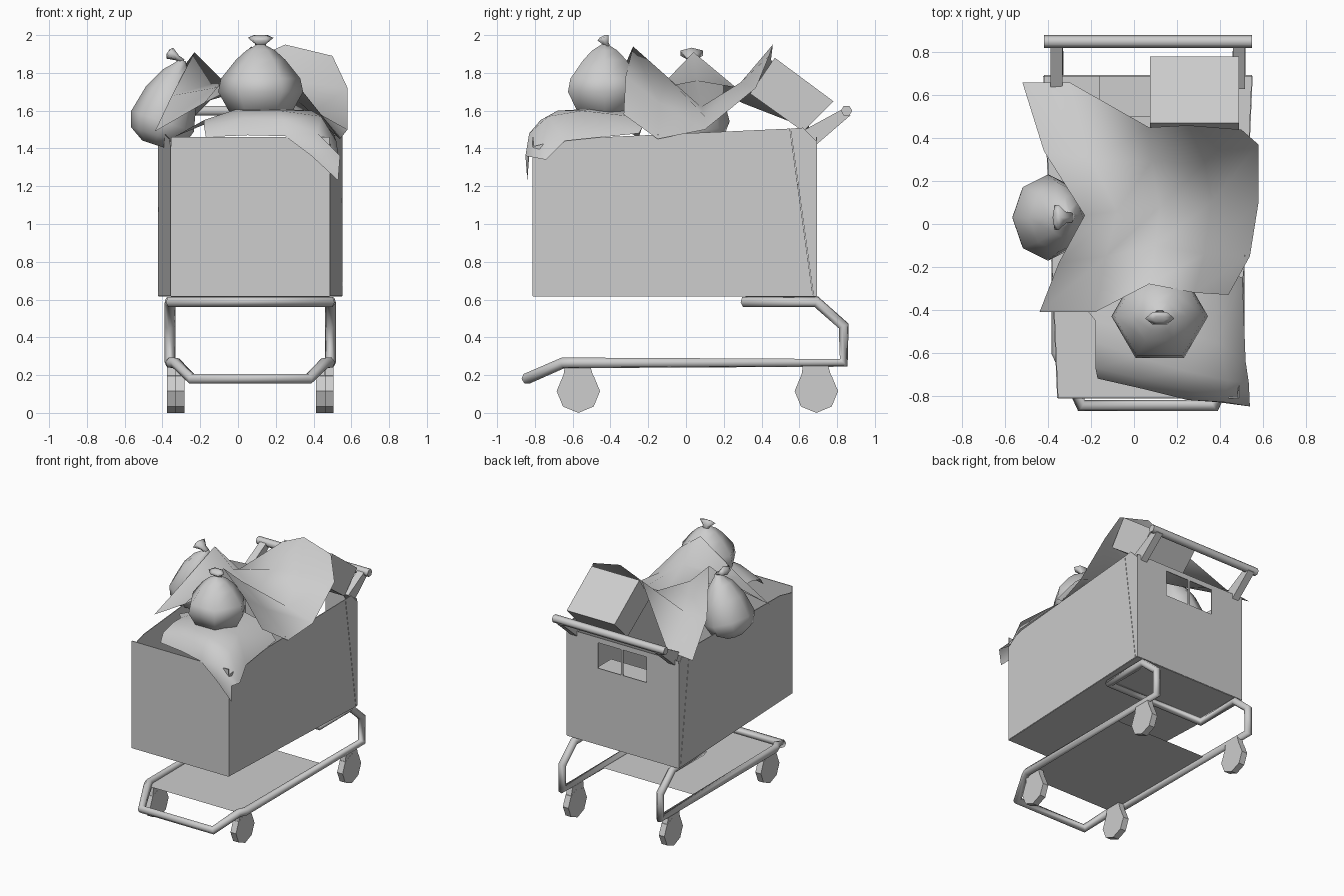
import bpy, bmesh, math
from mathutils import Matrix, Vector

if "Cube" in bpy.data.objects:
    bpy.data.objects.remove(bpy.data.objects["Cube"])

SHADE = (0.61, 0.61, 0.61, 1)
grey = bpy.data.materials.new("plain_grey")
grey.use_nodes = True
grey.diffuse_color = SHADE
grey.node_tree.nodes["Principled BSDF"].inputs["Base Color"].default_value = SHADE

CX = 0.065          # middle of the trolley
FRONT, BACK = -0.81, 0.69
FLOOR = 0.62


def add(name, data):
    ob = bpy.data.objects.new(name, data)
    bpy.context.collection.objects.link(ob)
    data.materials.append(grey)
    return ob


def mesh(name, verts, faces, smooth=False, thick=0):
    me = bpy.data.meshes.new(name)
    me.from_pydata(verts, [], faces)
    bm = bmesh.new()
    bm.from_mesh(me)
    bmesh.ops.recalc_face_normals(bm, faces=bm.faces)
    bm.to_mesh(me)
    bm.free()
    me.polygons.foreach_set("use_smooth", [smooth] * len(me.polygons))
    ob = add(name, me)
    if thick:
        mod = ob.modifiers.new("thickness", "SOLIDIFY")
        mod.thickness = thick
        mod.offset = 0
    return ob


def panel(name, *verts, thick=0.006):
    return mesh(name, verts, [range(len(verts))], thick=thick)


def prism(name, outline, x0, x1):
    """Extrude a side outline of (y, z) points along x."""
    n = len(outline)
    verts = [(x, y, z) for x in (x0, x1) for y, z in outline]
    faces = [range(n), range(n, 2 * n)]
    faces += [(i, (i + 1) % n, n + (i + 1) % n, n + i) for i in range(n)]
    return mesh(name, verts, faces)


def tube(name, points, radius=0.03, cyclic=False):
    cu = bpy.data.curves.new(name, "CURVE")
    cu.dimensions = "3D"
    cu.bevel_depth = radius
    cu.bevel_resolution = 1
    cu.use_fill_caps = True
    sp = cu.splines.new("POLY")
    sp.points.add(len(points) - 1)
    for p, co in zip(sp.points, points):
        p.co = (*co, 1)
    sp.use_cyclic_u = cyclic
    sp.use_smooth = True
    return add(name, cu)


def sheet(name, rows):
    """Loose cloth from rows of points."""
    n = len(rows[0])
    verts = [p for row in rows for p in row]
    faces = [(r * n + c, r * n + c + 1, (r + 1) * n + c + 1, (r + 1) * n + c)
             for r in range(len(rows) - 1) for c in range(n - 1)]
    return mesh(name, verts, faces, smooth=True)


def lathe(name, profile, sides, place, tilt=0, axis="Y", scale=(1, 1, 1)):
    matrix = (Matrix.Translation(place) @ Matrix.Rotation(math.radians(tilt), 4, axis)
              @ Matrix.Diagonal((*scale, 1)))
    verts = [matrix @ Vector((r * math.cos(math.tau * k / sides),
                              r * math.sin(math.tau * k / sides), z))
             for r, z in profile for k in range(sides)]
    faces = [(i * sides + k, i * sides + (k + 1) % sides,
              (i + 1) * sides + (k + 1) % sides, (i + 1) * sides + k)
             for i in range(len(profile) - 1) for k in range(sides)]
    faces += [range(sides), range(len(verts) - sides, len(verts))]
    return mesh(name, verts, faces, smooth=True)


def half_width(y):
    return 0.42 + 0.065 * (y - FRONT) / (BACK - FRONT)


# Basket: floor, front, and tapered sides with a wedge panel at the rear
wf, wb = half_width(FRONT), half_width(BACK)
panel("basket_floor", (CX - wf, FRONT, FLOOR), (CX + wf, FRONT, FLOOR),
      (CX + wb, BACK, FLOOR), (CX - wb, BACK, FLOOR))
panel("basket_front", (CX - wf, FRONT, FLOOR), (CX + wf, FRONT, FLOOR),
      (CX + wf, FRONT, 1.46), (CX - wf, FRONT, 1.46))
for side, s in (("right", -1), ("left", 1)):
    def wall(*pts):
        return [(CX + s * half_width(y), y, z) for y, z in pts]
    panel(side + "_basket_side", *wall((FRONT, FLOOR), (0.672, FLOOR), (0.55, 1.505), (-0.65, 1.45), (FRONT, 1.41)))
    panel(side + "_basket_wedge", *wall((0.675, FLOOR), (BACK, FLOOR), (BACK, 1.44), (0.62, 1.51), (0.553, 1.505)))

# Basket back with two leg openings
xs = [CX - wb, -0.14, 0.06, 0.08, 0.28, CX + wb]
zs = [FLOOR, 1.22, 1.42, 1.46]
verts = [(x, BACK, z) for z in zs for x in xs]
faces = [(r * 6 + c, r * 6 + c + 1, r * 6 + c + 7, r * 6 + c + 6)
         for r in range(3) for c in range(5) if not (r == 1 and c in (1, 3))]
mesh("basket_back", verts, faces, thick=0.006)
panel("child_seat", (-0.16, 0.5, 1.21), (0.3, 0.5, 1.21), (0.3, BACK, 1.21), (-0.16, BACK, 1.21))

# Push handle on tapered brackets
tube("handle_bar", [(CX - wb, 0.85, 1.6), (CX + wb, 0.85, 1.6)])
for side, s in (("right", -1), ("left", 1)):
    x = CX + s * 0.425
    prism(side + "_handle_bracket", [(0.63, 1.5), (0.69, 1.42), (0.87, 1.575), (0.85, 1.62)], x - 0.028, x + 0.028)

# Undercarriage: one closed bent tube
half = [(0.31, -0.845, 0.18), (0.395, -0.65, 0.265), (0.42, -0.6, 0.265), (0.425, 0.835, 0.265),
        (0.425, 0.835, 0.46), (0.425, 0.69, 0.588), (0.425, 0.31, 0.588)]
loop = [(CX + x, y, z) for x, y, z in half] + [(CX - x, y, z) for x, y, z in reversed(half)]
tube("undercarriage_frame", loop, cyclic=True)
panel("lower_tray", (CX - 0.42, -0.65, 0.265), (CX + 0.42, -0.65, 0.265),
      (CX + 0.42, 0.37, 0.265), (CX - 0.42, 0.37, 0.265), thick=0)

# Castor wheels with their forks, the rear pair set wider
for end, y, offset in (("front", -0.57, 0.373), ("rear", 0.69, 0.417)):
    for side, s in (("right", -1), ("left", 1)):
        x = CX + s * offset
        rim = [(y + 0.115 * math.sin(k * math.tau / 8), 0.115 + 0.115 * math.cos(k * math.tau / 8))
               for k in range(8)]
        prism(f"{end}_{side}_wheel", rim, x - 0.024, x + 0.024)
        prism(f"{end}_{side}_fork", [(y - 0.07, 0.26), (y + 0.06, 0.26), (y + 0.08, 0.19), (y - 0.08, 0.19)],
              x - 0.023, x + 0.023)

# Tied sacks with flattened, flared necks
lathe("front_sack", [(0.1, 1.56), (0.17, 1.6), (0.225, 1.7), (0.21, 1.77), (0.13, 1.87),
                     (0.075, 1.92), (0.02, 1.95)], 6, (0.12, -0.43, 0))
lathe("side_sack", [(0.07, 0), (0.15, 0.05), (0.175, 0.13), (0.14, 0.28), (0.085, 0.39),
                    (0.03, 0.45), (0.02, 0.47)], 8, (-0.44, 0.03, 1.42), 18, scale=(1, 1.15, 1))
tie = [(0.025, 0), (0.03, 0.03), (0.068, 0.07), (0.03, 0.08)]
lathe("front_sack_tie", tie, 6, (0.12, -0.41, 1.93), 28, "X", (1, 0.55, 0.9))
lathe("side_sack_tie", tie, 6, (-0.29, 0.03, 1.86), -58, "Y", (0.5, 1, 1.2))

# Carton tipped over the back
prism("carton", [(0.47, 1.88), (0.78, 1.65), (0.62, 1.49), (0.34, 1.69)], 0.075, 0.49)

# Soft bundle hanging over the front corner
sheet("front_bundle", [
    [(-0.17, -0.72, 1.46), (0.05, -0.77, 1.47), (0.25, -0.82, 1.465), (0.39, -0.83, 1.36), (0.53, -0.84, 1.23)],
    [(-0.18, -0.67, 1.52), (0.03, -0.72, 1.56), (0.24, -0.77, 1.55), (0.42, -0.83, 1.48), (0.54, -0.85, 1.36)],
    [(-0.18, -0.55, 1.55), (0.02, -0.62, 1.6), (0.22, -0.68, 1.6), (0.44, -0.73, 1.57), (0.535, -0.74, 1.34)],
    [(-0.18, -0.45, 1.55), (0, -0.5, 1.61), (0.2, -0.5, 1.61), (0.39, -0.55, 1.6), (0.52, -0.64, 1.44)],
    [(-0.34, -0.25, 1.46), (0, -0.2, 1.6), (0.2, -0.2, 1.6), (0.38, -0.2, 1.56), (0.505, -0.25, 1.48)]])

# Large crumpled sheet on top
sheet("crumpled_sheet", [
    [(-0.44, -0.41, 1.49), (-0.18, -0.41, 1.64), (0.07, -0.28, 1.94), (0.28, -0.32, 1.78), (0.44, -0.33, 1.58)],
    [(-0.35, -0.18, 1.68), (-0.13, -0.15, 1.72), (0.1, -0.1, 1.78), (0.33, -0.14, 1.64), (0.54, -0.15, 1.45)],
    [(-0.23, 0.04, 1.91), (-0.08, 0.06, 1.76), (0.12, 0.08, 1.62), (0.36, 0.1, 1.57), (0.58, 0.1, 1.5)],
    [(-0.42, 0.34, 1.66), (-0.2, 0.3, 1.64), (0.08, 0.29, 1.72), (0.33, 0.29, 1.75), (0.58, 0.37, 1.72)],
    [(-0.52, 0.66, 1.48), (-0.3, 0.66, 1.5), (0.07, 0.45, 1.87), (0.25, 0.46, 1.95), (0.5, 0.44, 1.89)]])
